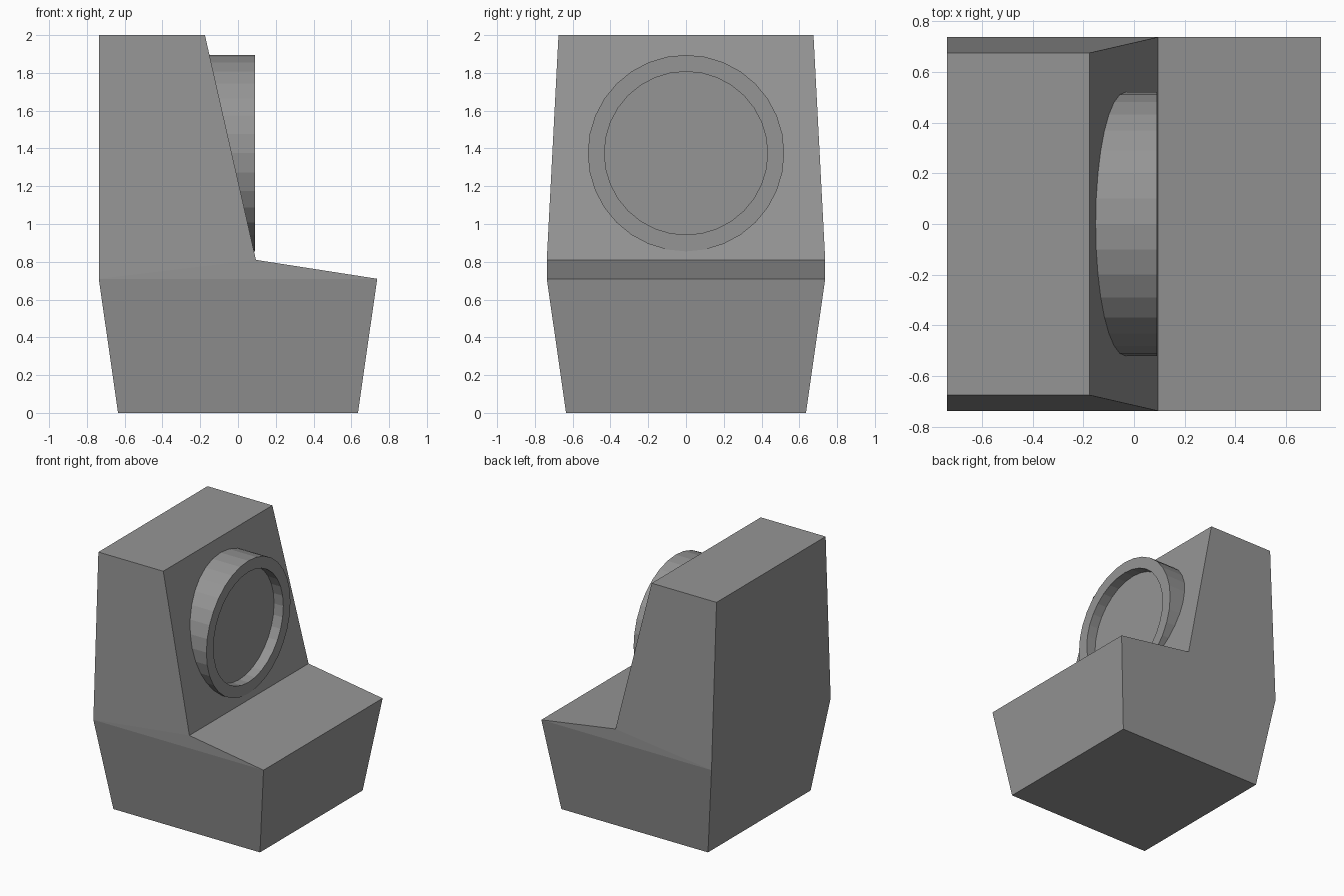
import bpy
import bmesh
from math import radians
from mathutils import Matrix

old = bpy.data.objects.get("Cube")
if old:
    bpy.data.objects.remove(old, do_unlink=True)

grey = bpy.data.materials.new("plain grey")
grey.use_nodes = True
colour = (0.3, 0.3, 0.3, 1)
grey.diffuse_color = colour
grey.node_tree.nodes["Principled BSDF"].inputs["Base Color"].default_value = colour


def add_object(name, bm):
    bmesh.ops.recalc_face_normals(bm, faces=bm.faces[:])
    mesh = bpy.data.meshes.new(name)
    bm.to_mesh(mesh)
    bm.free()
    mesh.materials.append(grey)
    obj = bpy.data.objects.new(name, mesh)
    bpy.context.collection.objects.link(obj)
    return obj


def disc(bm, radius, back, front):
    """Solid cylinder along x, between two x positions."""
    place = Matrix.Translation(((back + front) / 2, 0, 1.375)) @ Matrix.Rotation(radians(90), 4, "Y")
    bmesh.ops.create_cone(bm, cap_ends=True, segments=32, radius1=radius,
                          radius2=radius, depth=front - back, matrix=place)


# Body: side profile (x, half width, z) mirrored to both sides
profile = [(-0.635, 0.635, 0), (0.635, 0.635, 0), (0.737, 0.737, 0.71),
           (0.095, 0.737, 0.81), (-0.175, 0.675, 2), (-0.737, 0.675, 2),
           (-0.737, 0.737, 0.71)]
bm = bmesh.new()
sides = [[bm.verts.new((x, s * y, z)) for x, y, z in profile] for s in (-1, 1)]
for i in range(len(profile)):
    j = (i + 1) % len(profile)
    bm.faces.new((sides[0][i], sides[0][j], sides[1][j], sides[1][i]))
for v in sides:
    bm.faces.new((v[0], v[1], v[2], v[6]))      # tapered base
    bm.faces.new((v[2], v[3], v[6]))            # upright wedge
    bm.faces.new((v[3], v[4], v[5], v[6]))      # leaning upper part
body = add_object("body", bm)

# Pocket in the sloped face that leaves room for the recessed dial
bm = bmesh.new()
disc(bm, 0.47, -0.05, 0.5)
cutter = add_object("dial_pocket_cutter", bm)
cutter.hide_render = True
cutter.hide_viewport = True
cut = body.modifiers.new("dial pocket", "BOOLEAN")
cut.object = cutter
cut.operation = "DIFFERENCE"
cut.solver = "EXACT"

# Dial: cylinder with a raised rim and a recessed flat face
bm = bmesh.new()
disc(bm, 0.52, -0.25, 0.09)
face = max(bm.faces, key=lambda f: f.calc_center_median().x)
bmesh.ops.inset_region(bm, faces=[face], thickness=0.088)
floor = bmesh.ops.extrude_discrete_faces(bm, faces=[face])["faces"][0]
bmesh.ops.translate(bm, verts=floor.verts[:], vec=(-0.08, 0, 0))
add_object("dial", bm)
